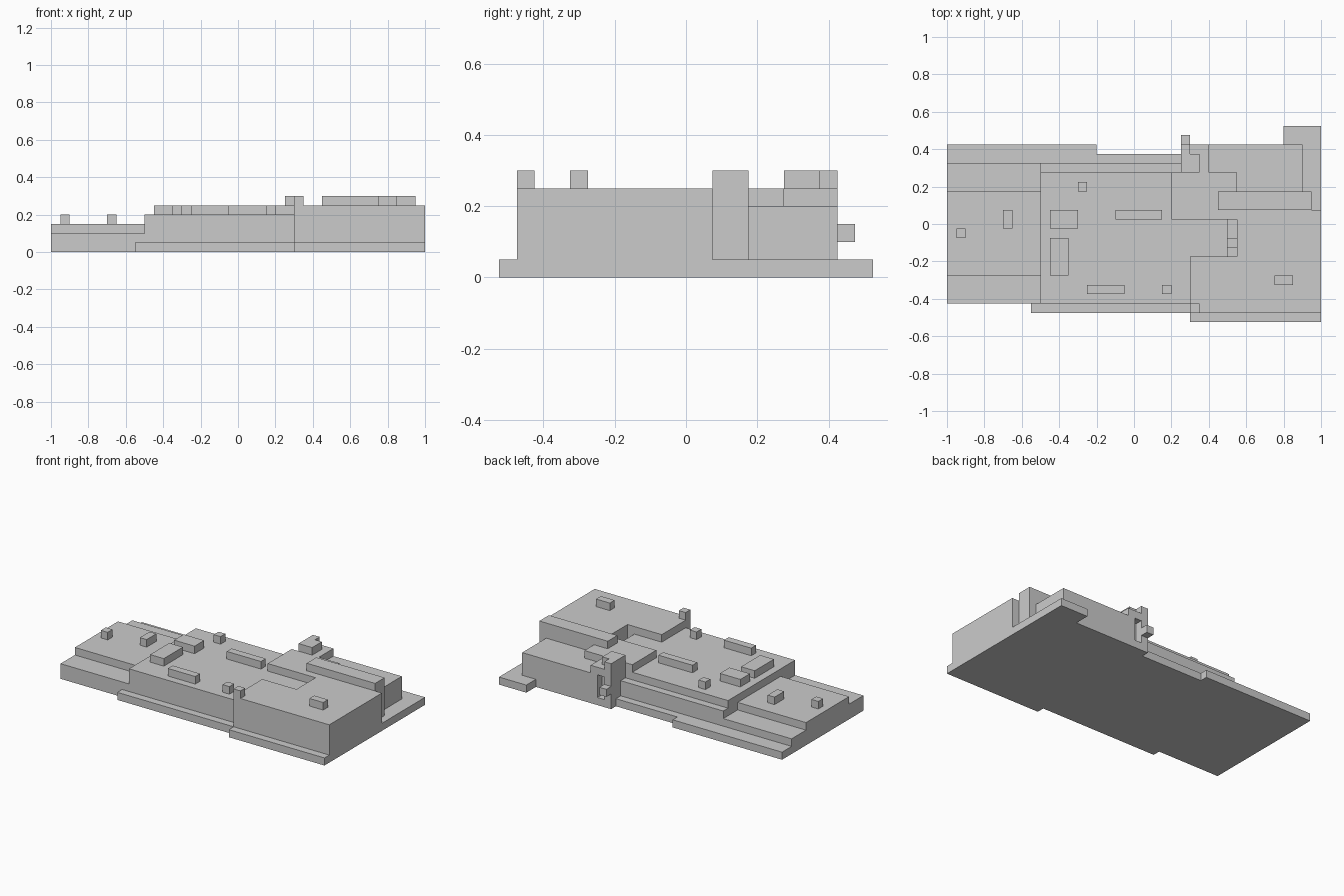
import bpy, bmesh


def prism(name, outline, z0, z1):
    """Extrude a counter-clockwise plan outline from z0 to z1."""
    bm = bmesh.new()
    face = bm.faces.new([bm.verts.new((x, y, z0)) for x, y in outline])
    top = bmesh.ops.extrude_face_region(bm, geom=[face])
    verts = [g for g in top["geom"] if isinstance(g, bmesh.types.BMVert)]
    bmesh.ops.translate(bm, verts=verts, vec=(0, 0, z1 - z0))
    bmesh.ops.recalc_face_normals(bm, faces=bm.faces)
    mesh = bpy.data.meshes.new(name)
    bm.to_mesh(mesh)
    bm.free()
    obj = bpy.data.objects.new(name, mesh)
    bpy.context.collection.objects.link(obj)


def block(name, x0, x1, y0, y1, z0, z1):
    prism(name, [(x0, y0), (x1, y0), (x1, y1), (x0, y1)], z0, z1)


# Stepped foundation slab
prism("foundation", [
    (-1, -.425), (-.55, -.425), (-.55, -.475), (.3, -.475), (.3, -.525),
    (1, -.525), (1, .525), (.8, .525), (.8, .425), (.25, .425),
    (.25, .375), (-.2, .375), (-.2, .425), (-1, .425)], 0, .05)

# Low left wing in two terraces
block("left_lower_terrace", -1, -.5, -.425, .325, .05, .1)
block("left_upper_terrace", -1, -.5, -.275, .175, .1, .15)

# Middle hall and the ledge behind it
prism("middle_hall", [
    (-.5, -.425), (.3, -.425), (.3, -.175), (.5, -.175),
    (.5, .025), (.2, .025), (.2, .275), (-.5, .275)], .05, .2)
block("rear_ledge", -.5, .25, .275, .325, .05, .15)

# Tall right hall, connecting hall, ridge and rear wing
prism("right_hall", [
    (.3, -.475), (1, -.475), (1, .075), (.55, .075),
    (.55, -.175), (.3, -.175)], .05, .25)
block("connecting_hall", .2, .55, .025, .275, .05, .25)
block("ridge", .45, .95, .075, .175, .05, .3)
prism("rear_wing", [
    (.55, .175), (.9, .175), (.9, .425), (.4, .425),
    (.4, .275), (.55, .275)], .05, .2)

# Sunken steps between the halls
block("upper_step", .5, .55, -.175, -.125, .05, .15)
block("lower_step", .5, .55, -.125, -.075, .05, .1)

# Rear tower with a recess, lid, corner cap and bracket
prism("tower_walls", [
    (.25, .275), (.4, .275), (.4, .425), (.35, .425),
    (.35, .375), (.3, .375), (.3, .425), (.25, .425)], .05, .2)
block("tower_lid", .25, .4, .275, .425, .2, .25)
prism("tower_cap", [
    (.25, .275), (.35, .275), (.35, .375), (.3, .375),
    (.3, .425), (.25, .425)], .25, .3)
block("tower_bracket", .25, .3, .425, .475, .1, .15)

# Roof boxes: x range, y range, roof height
roof_boxes = [
    (-.95, -.9, -.075, -.025, .15), (-.7, -.65, -.025, .075, .15),
    (-.45, -.3, -.025, .075, .2), (-.45, -.35, -.275, -.075, .2),
    (-.3, -.25, .175, .225, .2), (-.1, .15, .025, .075, .2),
    (-.25, -.05, -.375, -.325, .2), (.15, .2, -.375, -.325, .2),
    (.75, .85, -.325, -.275, .25), (.3, .35, -.475, -.425, .25)]
for i, (x0, x1, y0, y1, z) in enumerate(roof_boxes):
    block(f"roof_box_{i + 1}", x0, x1, y0, y1, z, z + .05)
